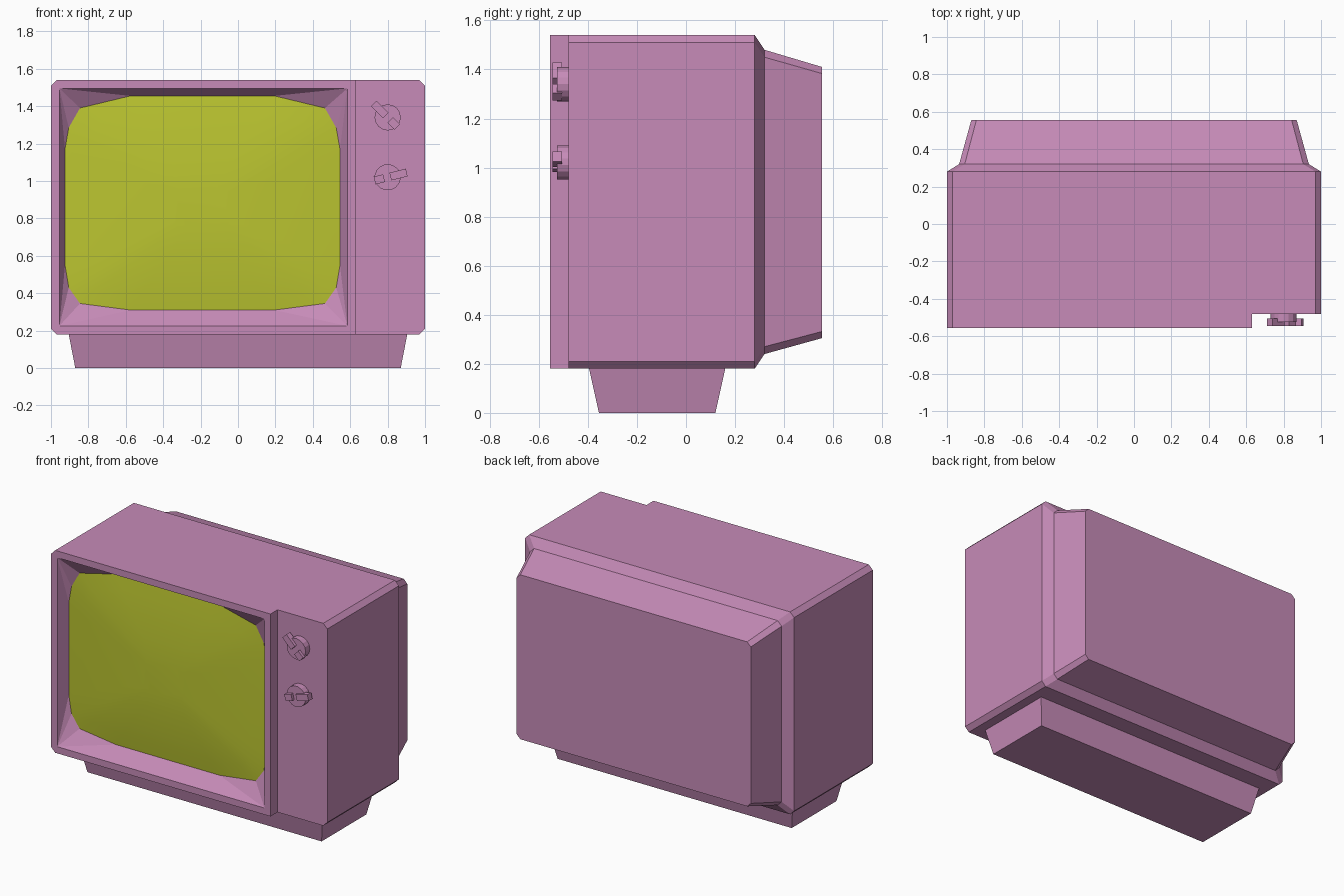
import bpy, bmesh, math
from mathutils import Matrix, Vector

if "Cube" in bpy.data.objects:
    bpy.data.objects.remove(bpy.data.objects["Cube"])


def material(name, colour):
    m = bpy.data.materials.new(name)
    m.diffuse_color = (*colour, 1)
    m.use_nodes = True
    m.node_tree.nodes["Principled BSDF"].inputs["Base Color"].default_value = m.diffuse_color
    return m


pink = material("pink_casing", (0.57, 0.26, 0.48))
lime = material("lime_glass", (0.50, 0.56, 0.03))


def finish(bm, name, mat, recalc=True, smooth=False):
    bmesh.ops.remove_doubles(bm, verts=bm.verts, dist=1e-5)
    if recalc:
        bmesh.ops.recalc_face_normals(bm, faces=bm.faces)
    me = bpy.data.meshes.new(name)
    bm.to_mesh(me)
    bm.free()
    me.materials.append(mat)
    for p in me.polygons:
        p.use_smooth = smooth
    ob = bpy.data.objects.new(name, me)
    bpy.context.collection.objects.link(ob)
    return ob


def ring(bm, pts, y):
    return [bm.verts.new((x, y, z)) for x, z in pts]


def bridge(bm, a, b):
    n = len(a)
    for i in range(n):
        j = (i + 1) % n
        bm.faces.new((a[i], a[j], b[j], b[i]))


def octagon(hx, z0, z1, c):
    return [(-hx, z0 + c), (-hx + c, z0), (hx - c, z0), (hx, z0 + c),
            (hx, z1 - c), (hx - c, z1), (-hx + c, z1), (-hx, z1 - c)]


# Screen outline: right half mirrored about the screen centre
CX, CZ = -0.19, 0.86
half = [(0.385, -0.55), (0.655, -0.515), (0.715, -0.43), (0.735, -0.31),
        (0.735, 0.31), (0.715, 0.425), (0.655, 0.53), (0.385, 0.595)]
outline = half + [(-x, z) for x, z in reversed(half)]
FRONT, PANEL, GLASS = -0.555, -0.48, -0.475


def scaled(s):
    return [(CX + x * s, CZ + z * s) for x, z in outline]


# Cabinet: chamfered body lofted to the tapered rear housing
bm = bmesh.new()
sections = [(PANEL, octagon(1.0, 0.18, 1.54, 0.03)),
            (0.28, octagon(1.0, 0.18, 1.54, 0.03)),
            (0.32, octagon(0.935, 0.24, 1.48, 0.03)),
            (FRONT * -1, octagon(0.87, 0.305, 1.41, 0.027))]
rings = [ring(bm, pts, y) for y, pts in sections]
for a, b in zip(rings, rings[1:]):
    bridge(bm, a, b)
bm.faces.new(rings[-1])

# Recessed control panel on the right
bm.faces.new(ring(bm, [(0.63, 0.18), (0.97, 0.18), (1, 0.21),
                       (1, 1.51), (0.97, 1.54), (0.63, 1.54)], PANEL))

# Raised screen frame
border = [(-1, 0.21), (-0.97, 0.18), (0.63, 0.18),
          (0.63, 1.54), (-0.97, 1.54), (-1, 1.51)]
o = ring(bm, border, FRONT)
bridge(bm, o, ring(bm, border, PANEL))
q = ring(bm, [(-0.955, 0.225), (0.585, 0.225), (0.585, 1.495), (-0.955, 1.495)], FRONT)
for f in ((o[0], o[1], q[0]), (o[1], o[2], q[1], q[0]), (o[2], o[3], q[2], q[1]),
          (o[3], o[4], q[3], q[2]), (o[4], o[5], q[3]), (o[5], o[0], q[0], q[3])):
    bm.faces.new(f)

# Sloped recess from the square opening to the rounded screen
s = ring(bm, scaled(1), GLASS)
corners = [14, 1, 6, 9]
for k in range(4):
    a, b = q[k], q[(k + 1) % 4]
    i, end = corners[k], corners[(k + 1) % 4]
    run = [s[(i + t) % 16] for t in range((end - i) % 16 + 1)]
    mid = len(run) // 2 - 1
    for t in range(len(run) - 1):
        u, v = run[t], run[t + 1]
        bm.faces.new((a, b, v, u) if t == mid else (a if t < mid else b, v, u))
finish(bm, "cabinet", pink)

# Bulging glass screen
bm = bmesh.new()
glass = [ring(bm, scaled(t), GLASS - 0.04 * (1 - t * t)) for t in (1, 0.85, 0.65, 0.4, 0.2)]
for a, b in zip(glass, glass[1:]):
    bridge(bm, a, b)
bm.faces.new(glass[-1])
finish(bm, "screen", lime, recalc=False, smooth=True)

# Tapered base
bm = bmesh.new()
levels = []
for hx, y0, y1, z in ((0.87, -0.355, 0.12, 0), (0.905, -0.395, 0.16, 0.18)):
    levels.append([bm.verts.new((x, y, z)) for x, y in
                   ((-hx, y0), (hx, y0), (hx, y1), (-hx, y1))])
bridge(bm, *levels)
for lv in levels:
    bm.faces.new(lv)
finish(bm, "base", pink)


# Knobs: round dial with a split pointer bar
def knob(name, x, z, degrees):
    bm = bmesh.new()
    bmesh.ops.create_cone(bm, cap_ends=True, segments=16, radius1=0.07, radius2=0.07,
                          depth=0.05, matrix=Matrix.Translation((0, -0.02, 0))
                          @ Matrix.Rotation(math.pi / 2, 4, 'X'))
    for u0, u1 in ((-0.072, -0.02), (0.015, 0.105)):
        bmesh.ops.create_cube(bm, size=1, matrix=Matrix.Translation(((u0 + u1) / 2, -0.045, 0))
                              @ Matrix.Diagonal((u1 - u0, 0.04, 0.042, 1)))
    bm.transform(Matrix.Translation((x, PANEL, z))
                 @ Matrix.Rotation(-math.radians(degrees), 4, 'Y'))
    finish(bm, name, pink)


knob("upper_knob", 0.8, 1.34, 135)
knob("lower_knob", 0.8, 1.02, 14)
